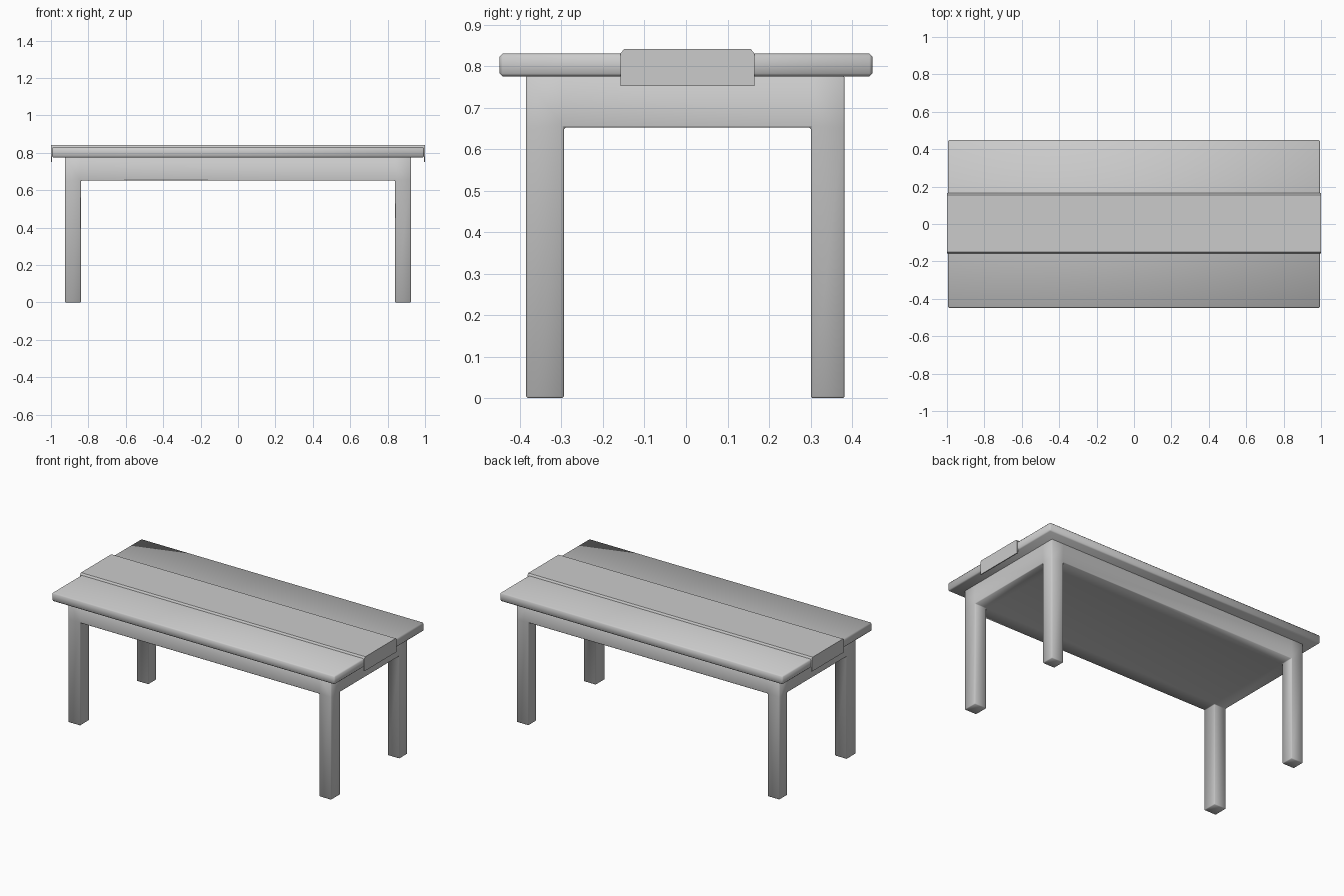
import bpy, bmesh, math

if "Cube" in bpy.data.objects:
    bpy.data.objects.remove(bpy.data.objects["Cube"])


def finish(name, bm, bevel=0.0):
    """Turn a bmesh into a smooth-shaded object with softly chamfered edges."""
    bmesh.ops.recalc_face_normals(bm, faces=bm.faces)
    mesh = bpy.data.meshes.new(name)
    bm.to_mesh(mesh)
    bm.free()
    obj = bpy.data.objects.new(name, mesh)
    bpy.context.collection.objects.link(obj)
    bpy.ops.object.select_all(action='DESELECT')
    obj.select_set(True)
    bpy.context.view_layer.objects.active = obj
    if bevel:
        mod = obj.modifiers.new("edge_bevel", 'BEVEL')
        mod.width = bevel
        mod.segments = 1
        mod.limit_method = 'ANGLE'
        bpy.ops.object.modifier_apply(modifier=mod.name)
    bpy.ops.object.shade_smooth_by_angle(angle=math.radians(50))
    return obj


def prism_x(bm, outline, x0, x1):
    """Extrude a (y, z) outline along x."""
    face = bm.faces.new([bm.verts.new((x0, y, z)) for y, z in outline])
    ext = bmesh.ops.extrude_face_region(bm, geom=[face], use_keep_orig=True)
    verts = [v for v in ext["geom"] if isinstance(v, bmesh.types.BMVert)]
    bmesh.ops.translate(bm, verts=verts, vec=(x1 - x0, 0, 0))


# Tabletop board
bm = bmesh.new()
Y = 0.449
prism_x(bm, [(-Y, 0.775), (Y, 0.775), (Y, 0.83), (-Y, 0.83)], -0.995, 0.995)
finish("tabletop", bm, 0.007)

# Frame: solid apron block with the four corner legs drawn down from it
xs = [-0.925, -0.84, 0.84, 0.925]
ys = [-0.385, -0.294, 0.301, 0.382]
bm = bmesh.new()


def level(z):
    return [[bm.verts.new((x, y, z)) for y in ys] for x in xs]


def cell(grid, i, j):
    return [grid[i][j], grid[i + 1][j], grid[i + 1][j + 1], grid[i][j + 1]]


top, under = level(0.777), level(0.652)
for i in range(3):
    for j in range(3):
        bm.faces.new(cell(top, i, j))
        low = bm.faces.new(cell(under, i, j))
        if i != 1 and j != 1:
            ext = bmesh.ops.extrude_discrete_faces(bm, faces=[low])
            for v in ext["faces"][0].verts:
                v.co.z = 0.0
for k in range(3):
    for e in (0, 3):
        bm.faces.new([top[k][e], top[k + 1][e], under[k + 1][e], under[k][e]])
        bm.faces.new([top[e][k], top[e][k + 1], under[e][k + 1], under[e][k]])
bmesh.ops.remove_doubles(bm, verts=bm.verts, dist=0.0001)
finish("frame_with_legs", bm, 0.004)

# Centre runner: thin chamfered strip folding down over both table ends
bm = bmesh.new()


def runner_outline(bottom):
    return [(-0.158, bottom), (0.165, bottom), (0.165, 0.83),
            (0.156, 0.841), (-0.149, 0.841), (-0.158, 0.83)]


prism_x(bm, runner_outline(0.822), -0.994, 0.994)
for s in (-1, 1):
    prism_x(bm, runner_outline(0.752), s * 0.994, s * 1.0)
finish("table_runner", bm)
